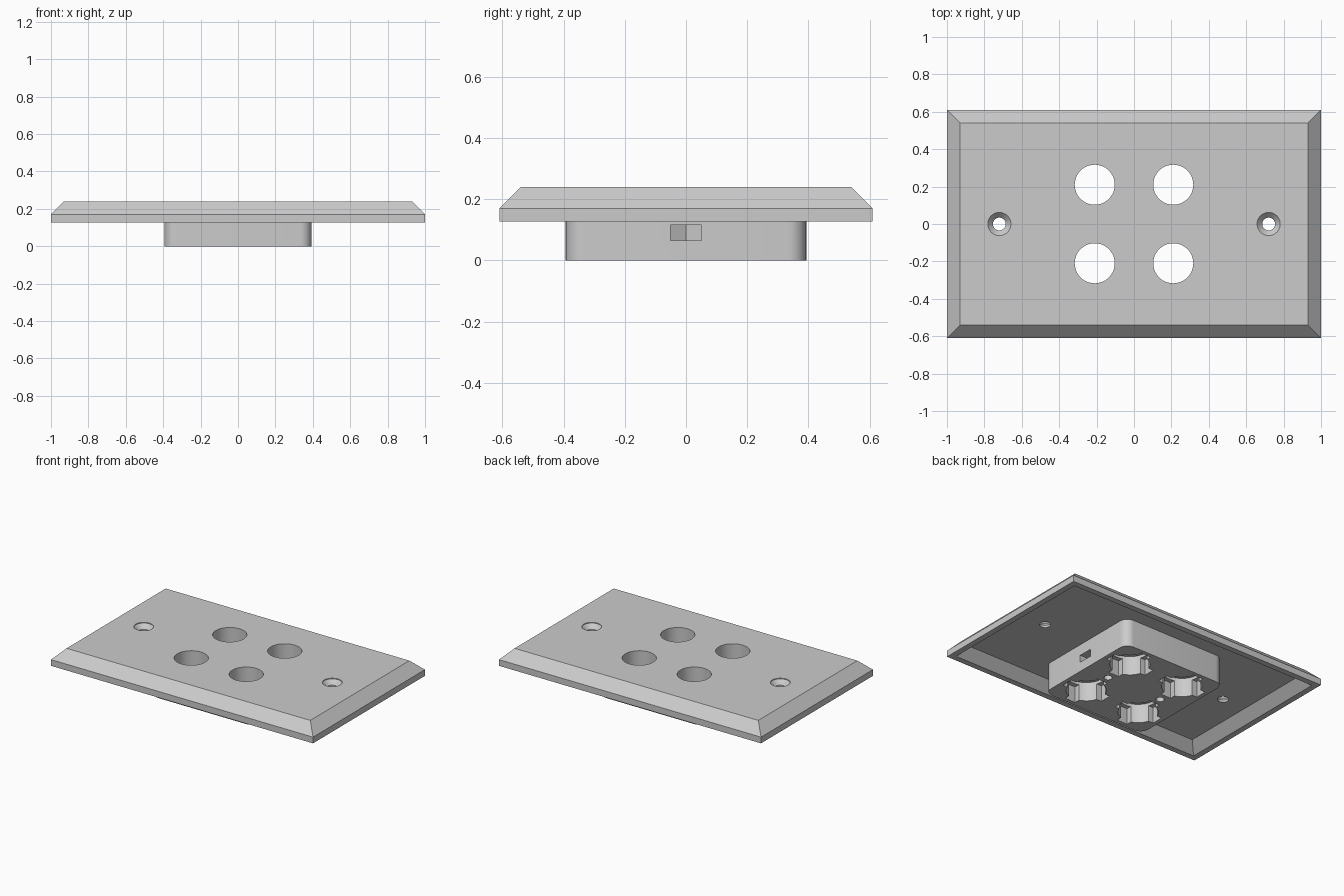
import bpy, bmesh, math
from mathutils import Matrix

if "Cube" in bpy.data.objects:
    bpy.data.objects.remove(bpy.data.objects["Cube"])

grey = bpy.data.materials.new("light_grey_plastic")
grey.use_nodes = True
grey.diffuse_color = (0.6, 0.6, 0.6, 1)
grey.node_tree.nodes["Principled BSDF"].inputs["Base Color"].default_value = (0.6, 0.6, 0.6, 1)


def make(name, bm):
    bmesh.ops.recalc_face_normals(bm, faces=bm.faces)
    mesh = bpy.data.meshes.new(name)
    bm.to_mesh(mesh)
    bm.free()
    obj = bpy.data.objects.new(name, mesh)
    bpy.context.collection.objects.link(obj)
    mesh.materials.append(grey)
    return obj


def loft(name, rings):
    """Skin a stack of matching point rings and cap both ends."""
    bm = bmesh.new()
    rows = [[bm.verts.new(p) for p in ring] for ring in rings]
    n = len(rows[0])
    for a, b in zip(rows, rows[1:]):
        for i in range(n):
            j = (i + 1) % n
            bm.faces.new((a[i], a[j], b[j], b[i]))
    bm.faces.new(rows[0])
    bm.faces.new(rows[-1])
    return make(name, bm)


def rect(inset, z):
    x, y = 1 - inset, 0.61 - inset
    return [(-x, -y, z), (x, -y, z), (x, y, z), (-x, y, z)]


def rounded(half, r, z, steps=8):
    points = []
    for k, (sx, sy) in enumerate([(1, 1), (-1, 1), (-1, -1), (1, -1)]):
        for i in range(steps + 1):
            a = math.pi / 2 * (k + i / steps)
            points.append((sx * (half - r) + r * math.cos(a), sy * (half - r) + r * math.sin(a), z))
    return points


def round_cut(x, y, profile, sides=48):
    """Turned cutter from (radius, z) pairs."""
    turn = [2 * math.pi * i / sides for i in range(sides)]
    return loft("cutter", [[(x + r * math.cos(a), y + r * math.sin(a), z) for a in turn]
                           for r, z in profile])


def box_cut(x, y, z, sx, sy, sz):
    bm = bmesh.new()
    bmesh.ops.create_cube(bm, size=1, matrix=Matrix.Translation((x, y, z)) @ Matrix.Diagonal((sx, sy, sz, 1)))
    return make("cutter", bm)


def combine(target, other, operation):
    mod = target.modifiers.new("combine", "BOOLEAN")
    mod.object, mod.operation, mod.solver = other, operation, "EXACT"
    bpy.context.view_layer.objects.active = target
    bpy.ops.object.modifier_apply(modifier=mod.name)
    bpy.data.objects.remove(other)


# Bevelled plate, hollow underneath, with the socket block below it
plate = loft("wall_plate", [rect(0, 0.127), rect(0, 0.17), rect(0.07, 0.24)])
combine(plate, loft("hollow", [rect(0.033, 0.12), rect(0.04, 0.127), rect(0.105, 0.19)]), "DIFFERENCE")
combine(plate, loft("socket_block", [rounded(0.393, 0.06, 0), rounded(0.393, 0.06, 0.215)]), "UNION")

# Four through sockets with a stepped recess and cross-shaped notches
for x in (-0.21, 0.21):
    for y in (-0.21, 0.21):
        for cutter in (round_cut(x, y, [(0.125, -0.05), (0.125, 0.13)]),
                       box_cut(x, y, 0.03, 0.31, 0.08, 0.16),
                       box_cut(x, y, 0.03, 0.08, 0.31, 0.16),
                       round_cut(x, y, [(0.107, -0.1), (0.107, 0.3)])):
            combine(plate, cutter, "DIFFERENCE")

for side in (-1, 1):
    # Countersunk mounting hole
    combine(plate, round_cut(side * 0.72, 0, [(0.034, 0.1), (0.034, 0.205), (0.062, 0.235), (0.062, 0.26)]), "DIFFERENCE")
    # Side slot ending in a nut-shaped point
    outline = [(0.45, -0.05), (0.45, 0.05), (0.18, 0.05), (0.152, 0), (0.18, -0.05)]
    combine(plate, loft("cutter", [[(side * x, y, z) for x, y in outline] for z in (0.065, 0.115)]), "DIFFERENCE")
    # Small screw hole from below
    combine(plate, round_cut(side * 0.21, 0, [(0.026, -0.05), (0.026, 0.14)], 24), "DIFFERENCE")

bpy.ops.object.select_all(action="DESELECT")
plate.select_set(True)
bpy.context.view_layer.objects.active = plate
bpy.ops.object.shade_smooth_by_angle(angle=math.radians(25))
